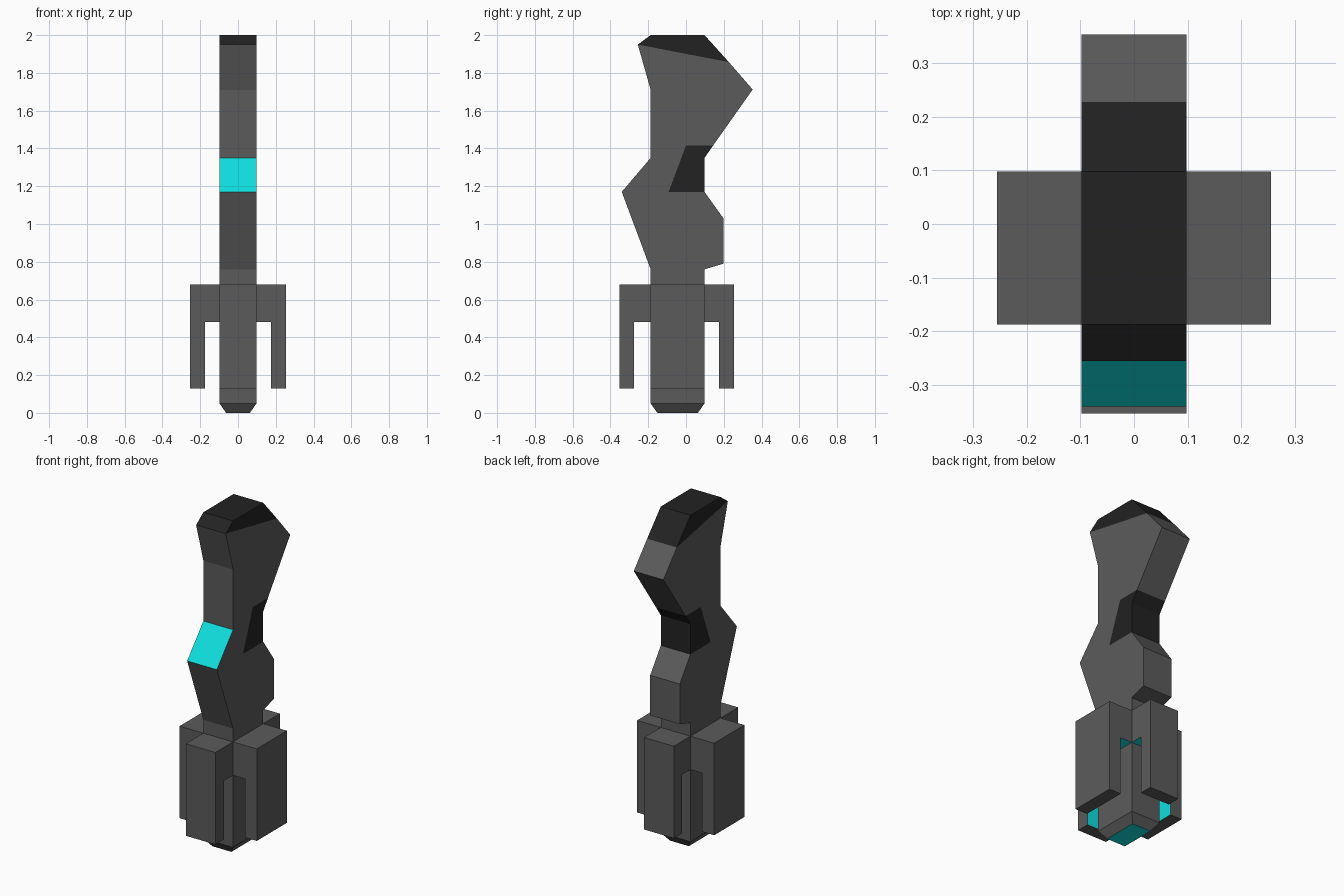
import bpy
import bmesh
from math import pi
from mathutils import Matrix

cube = bpy.data.objects.get("Cube")
if cube:
    bpy.data.objects.remove(cube, do_unlink=True)


def make_material(name, rgb):
    mat = bpy.data.materials.new(name)
    mat.use_nodes = True
    mat.diffuse_color = (*rgb, 1)
    mat.node_tree.nodes["Principled BSDF"].inputs["Base Color"].default_value = (*rgb, 1)
    return mat


GREY, BLACK, CYAN = range(3)
MATERIALS = [
    make_material("dark grey", (0.105, 0.105, 0.105)),
    make_material("near black", (0.016, 0.016, 0.016)),
    make_material("bright cyan", (0.005, 0.73, 0.73)),
]


def prism(points, regions, width):
    """Extrude side-profile regions across x; walls only on the outer outline."""
    bm = bmesh.new()
    sides = [[bm.verts.new((s * width / 2, y, z)) for y, z in points] for s in (-1, 1)]
    edges = {(r[i - 1], r[i]) for _, r in regions for i in range(len(r))}
    for colour, ring in regions:
        for side in sides:
            bm.faces.new([side[i] for i in ring]).material_index = colour
        for k in range(len(ring)):
            a, b = ring[k - 1], ring[k]
            if (b, a) not in edges:
                wall = bm.faces.new((sides[0][a], sides[0][b], sides[1][b], sides[1][a]))
                wall.material_index = colour
    bmesh.ops.recalc_face_normals(bm, faces=bm.faces)
    bm.normal_update()
    return bm


def finish(bm, name, matrix=Matrix()):
    mesh = bpy.data.meshes.new(name)
    bm.to_mesh(mesh)
    bm.free()
    for mat in MATERIALS:
        mesh.materials.append(mat)
    obj = bpy.data.objects.new(name, mesh)
    obj.matrix_world = matrix
    bpy.context.collection.objects.link(obj)


HALF, FRONT, BACK = 0.098, -0.187, 0.098

# Body outline, front edge going up, then back edge going down
profile = {
    "base_front": (FRONT, 0.05), "waist_front": (FRONT, 0.76),
    "chest": (-0.34, 1.17), "neck_front": (FRONT, 1.35),
    "face": (FRONT, 1.71), "brow": (-0.255, 1.95),
    "crown_front": (FRONT, 2.0), "crown_back": (BACK, 2.0),
    "cap_back": (0.227, 1.857), "head_back": (0.353, 1.712),
    "notch_back": (0.143, 1.415), "notch_top": (0.0, 1.415),
    "notch_low": (-0.092, 1.17), "nape_low": (BACK, 1.17), "nape_high": (BACK, 1.35),
    "hump_top": (0.198, 1.03), "hump_low": (0.198, 0.79),
    "waist_back": (BACK, 0.76), "base_back": (BACK, 0.05),
}
index = {name: i for i, name in enumerate(profile)}


def ring(names):
    return [index[n] for n in names.split()]


body = prism(list(profile.values()), [
    (GREY, ring("base_front waist_front chest neck_front face brow cap_back head_back "
                "notch_back notch_top notch_low nape_low hump_top hump_low waist_back base_back")),
    (BLACK, ring("brow crown_front crown_back cap_back")),
    (BLACK, ring("notch_low notch_top notch_back nape_high nape_low")),
], 2 * HALF)

# Glowing chest panel and the tapered foot with a glowing sole
for face in list(body.faces):
    centre = face.calc_center_median()
    if face.normal.y < -0.5 and 1.2 < centre.z < 1.3:
        face.material_index = CYAN
sole = min(body.faces, key=lambda f: f.calc_center_median().z)
bmesh.ops.inset_region(body, faces=[sole], thickness=0.05, depth=0.05)
sole.material_index = CYAN
for vert in sole.verts:
    vert.co.z = 0
finish(body, "body")

# Four hanging prongs around the lower body, glowing on their inner sides
middle = (FRONT + BACK) / 2
depth = BACK - FRONT
arms = [
    ("front_prong", pi, (0, FRONT, 0), 0.166, 2 * HALF),
    ("back_prong", 0, (0, BACK, 0), 0.157, 2 * HALF),
    ("left_prong", -pi / 2, (HALF, middle, 0), 0.157, depth),
    ("right_prong", pi / 2, (-HALF, middle, 0), 0.157, depth),
]
TOP, INNER, LOW, THICK = 0.68, 0.48, 0.13, 0.079
for name, angle, place, reach, width in arms:
    outline = [(0, TOP), (reach, TOP), (reach, LOW),
               (reach - THICK, LOW), (reach - THICK, INNER), (0, INNER)]
    arm = prism(outline, [(GREY, range(len(outline)))], width)
    for face in arm.faces:
        z = face.calc_center_median().z
        inward = face.normal.y < -0.9 and z < INNER
        underside = face.normal.z < -0.9 and z > LOW + 0.1
        if inward or underside:
            face.material_index = CYAN
    finish(arm, name, Matrix.Translation(place) @ Matrix.Rotation(angle, 4, "Z"))
